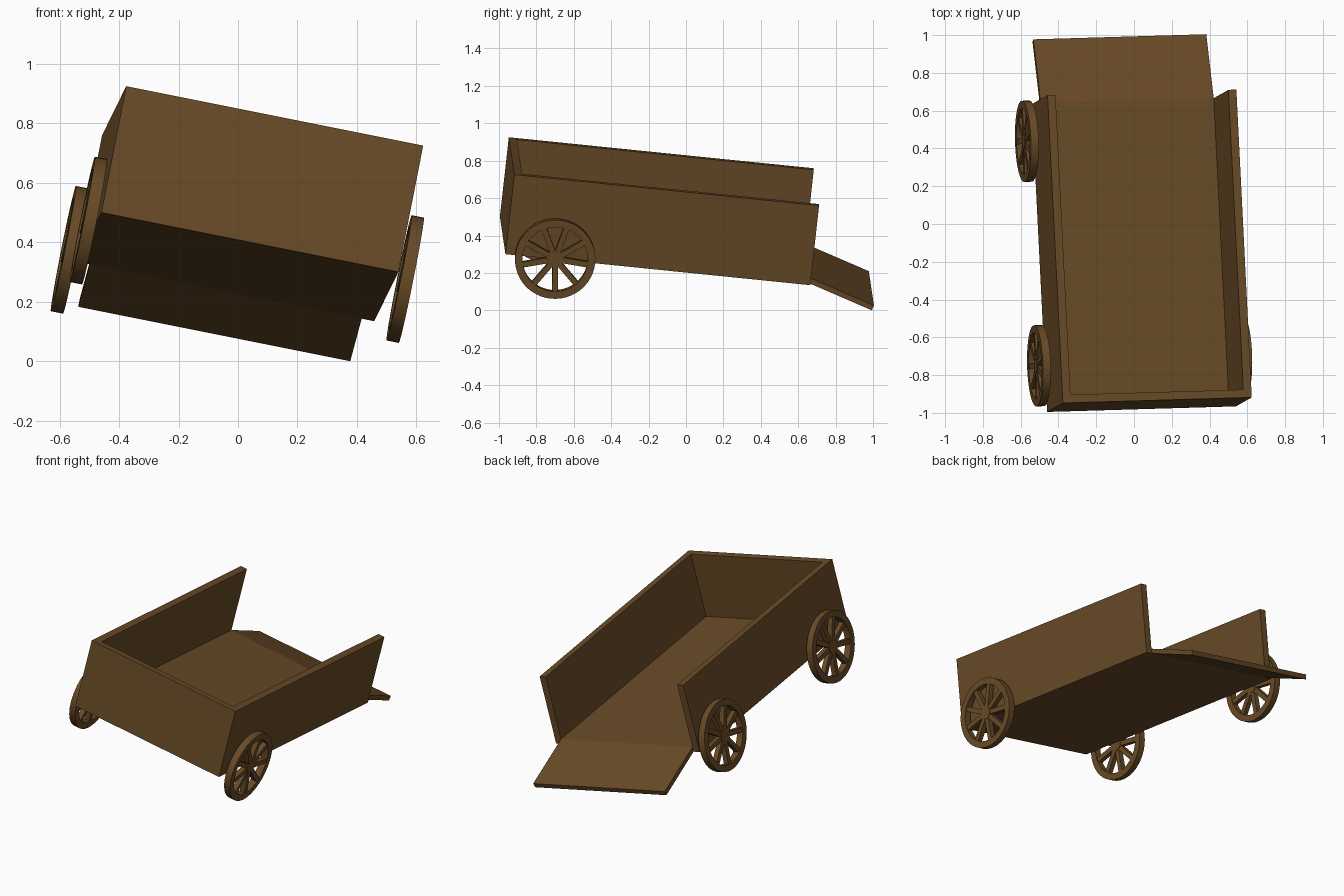
import bpy, bmesh, math
from mathutils import Matrix, Vector

if "Cube" in bpy.data.objects:
    bpy.data.objects.remove(bpy.data.objects["Cube"])

# Tilted cart frame: width, length, height axes
U = Vector((0.980, 0.029, -0.196)).normalized()
V = Vector((-0.052, 0.9935, -0.1005))
V = (V - U * V.dot(U)).normalized()
W = U.cross(V)
M = Matrix.Translation((-0.46, -0.995, 0.50)) @ Matrix((U, V, W)).transposed().to_4x4()

WID, LEN, HGT, T, FLOOR = 1.02, 1.64, 0.436, 0.043, 0.03

wood = bpy.data.materials.new("wood")
wood.diffuse_color = (0.14, 0.07, 0.02, 1)
wood.use_nodes = True
wood.node_tree.nodes["Principled BSDF"].inputs["Base Color"].default_value = wood.diffuse_color


def finish(name, bm, smooth=False):
    bmesh.ops.recalc_face_normals(bm, faces=bm.faces)
    bm.transform(M)
    me = bpy.data.meshes.new(name)
    bm.to_mesh(me)
    bm.free()
    me.materials.append(wood)
    ob = bpy.data.objects.new(name, me)
    bpy.context.collection.objects.link(ob)
    if smooth:
        bpy.ops.object.select_all(action='DESELECT')
        ob.select_set(True)
        bpy.context.view_layer.objects.active = ob
        bpy.ops.object.shade_smooth_by_angle(angle=math.radians(30))
    return ob


def prism(name, profile, u0, u1):
    """Extrude a (length, height) profile across the width."""
    bm = bmesh.new()
    face = bm.faces.new([bm.verts.new((u0, v, w)) for v, w in profile])
    ext = bmesh.ops.extrude_face_region(bm, geom=[face])
    bmesh.ops.translate(bm, vec=(u1 - u0, 0, 0),
                        verts=[g for g in ext["geom"] if isinstance(g, bmesh.types.BMVert)])
    return finish(name, bm)


def rect(v0, v1, w0, w1):
    return [(v0, w0), (v1, w0), (v1, w1), (v0, w1)]


# Body panels and ramp
prism("left_side", rect(0, LEN, 0, HGT), 0, T)
prism("right_side", rect(0, LEN, 0, HGT), WID - T, WID)
prism("front_panel", rect(0, T, 0, HGT), T, WID - T)
prism("floor", rect(T, LEN, 0, FLOOR), T, WID - T)
prism("ramp", [(LEN, 0), (LEN, FLOOR), (1.993, -0.083), (1.985, -0.111)], T, WID - T)


def wheel(name, centre, radius=0.215, inner=0.175, depth=0.042, spokes=9, seg=48):
    bm = bmesh.new()
    # Rim: rectangular section swept round the axle
    rings = []
    for i in range(seg):
        a = math.tau * i / seg
        rings.append([bm.verts.new((x, r * math.cos(a), r * math.sin(a)))
                      for x, r in ((-depth / 2, inner), (depth / 2, inner),
                                   (depth / 2, radius), (-depth / 2, radius))])
    for i in range(seg):
        p, q = rings[i], rings[(i + 1) % seg]
        for k in range(4):
            bm.faces.new((p[k], p[(k + 1) % 4], q[(k + 1) % 4], q[k]))
    # Hub
    bmesh.ops.create_cone(bm, cap_ends=True, segments=24, radius1=0.04, radius2=0.04,
                          depth=depth * 0.9, matrix=Matrix.Rotation(math.pi / 2, 4, 'Y'))
    # Spokes
    mid = (inner + 0.025) / 2
    for i in range(spokes):
        rot = Matrix.Rotation(math.radians(6) + math.tau * i / spokes, 4, 'X')
        bmesh.ops.create_cube(bm, size=1, matrix=rot @ Matrix.Translation((0, 0, -mid))
                              @ Matrix.Diagonal((depth * 0.75, 0.03, inner - 0.015, 1)))
    bm.transform(Matrix.Translation(centre))
    return finish(name, bm, smooth=True)


# Three wheels: the right rear one is missing
wheel("front_right_wheel", (WID + 0.035, 0.265, 0.01))
wheel("front_left_wheel", (-0.03, 0.248, -0.008))
wheel("rear_left_wheel", (-0.039, 1.442, 0.013))
